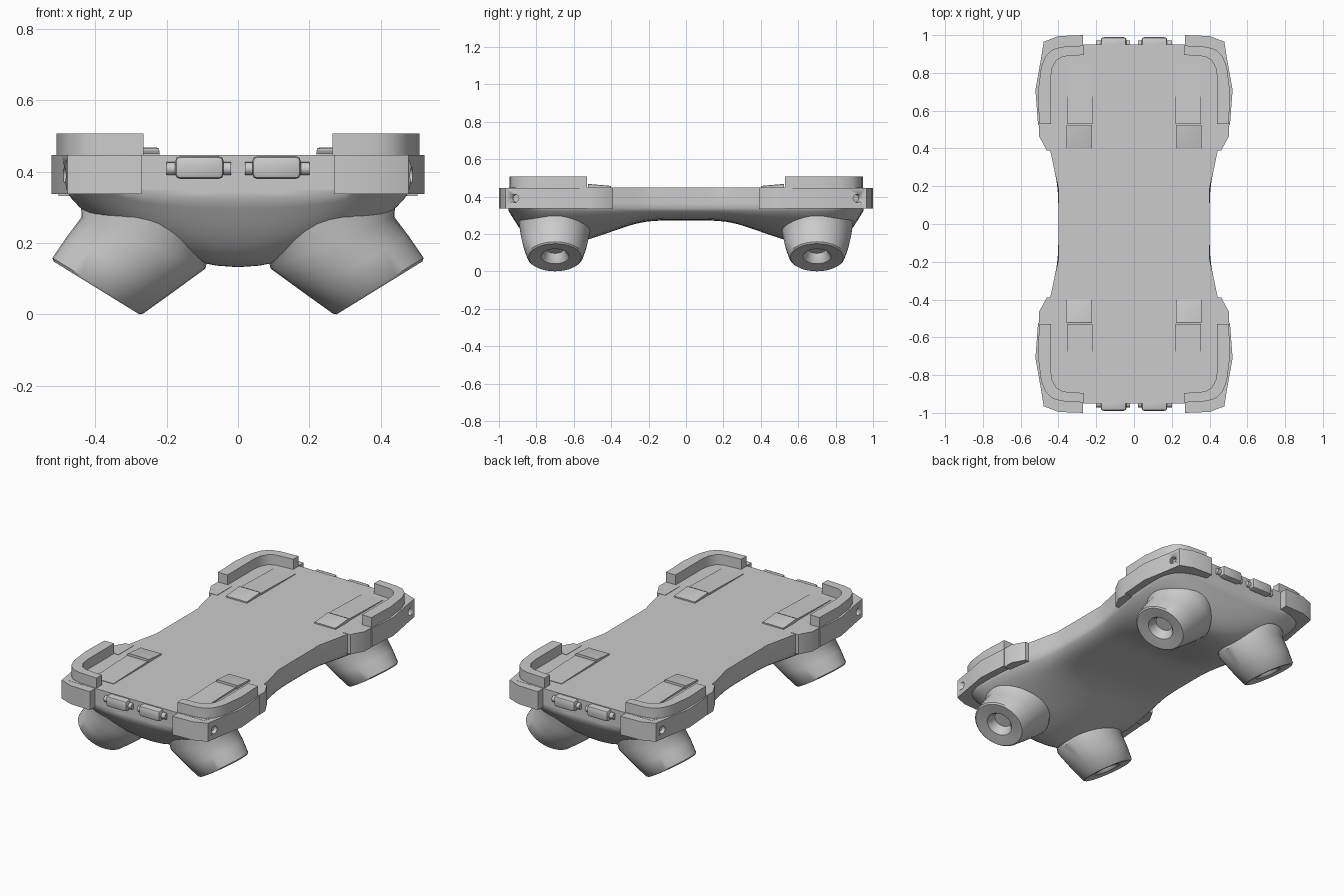
import bpy, bmesh, math
from mathutils import Vector, Matrix

if "Cube" in bpy.data.objects:
    bpy.data.objects.remove(bpy.data.objects["Cube"])


def finish(bm, name, angle=35, mirror=True, smooth=True):
    bmesh.ops.recalc_face_normals(bm, faces=bm.faces)
    me = bpy.data.meshes.new(name)
    bm.to_mesh(me)
    bm.free()
    ob = bpy.data.objects.new(name, me)
    bpy.context.collection.objects.link(ob)
    if smooth:
        bpy.ops.object.select_all(action='DESELECT')
        bpy.context.view_layer.objects.active = ob
        ob.select_set(True)
        bpy.ops.object.shade_smooth_by_angle(angle=math.radians(angle))
    if mirror:
        m = ob.modifiers.new("Mirror", 'MIRROR')
        m.use_axis = (True, True, False)
        m.use_mirror_merge = False
    return ob


def loft(bm, rings, cap_start=True, cap_end=True):
    vs = [[bm.verts.new(p) for p in r] for r in rings]
    n = len(vs[0])
    for a, b in zip(vs, vs[1:]):
        for i in range(n):
            bm.faces.new((a[i], a[(i + 1) % n], b[(i + 1) % n], b[i]))
    if cap_start:
        bm.faces.new(vs[0])
    if cap_end:
        bm.faces.new(vs[-1])
    return vs


def prism(name, pts, z0, z1, bevel=0.0, seg=2, angle=35):
    """Extrude an xy outline from z0 to z1, z1 may be a function of y."""
    top = z1 if callable(z1) else (lambda y: z1)
    bm = bmesh.new()
    loft(bm, [[(x, y, z0) for x, y in pts], [(x, y, top(y)) for x, y in pts]])
    if bevel:
        sharp = [e for e in bm.edges if e.calc_face_angle(0) > 0.6]
        bmesh.ops.bevel(bm, geom=sharp, offset=bevel, segments=seg,
                        affect='EDGES', profile=0.5)
    return finish(bm, name, angle)


def rect(x0, x1, y0, y1):
    return [(x0, y0), (x1, y0), (x1, y1), (x0, y1)]


# Deck and belly: sections along y (y, half width, edge z, shoulder x, z, keel x, z)
half = [
    (0.19, .400, .335, .36, .290, .20, .272),
    (0.30, .425, .335, .38, .280, .19, .248),
    (0.52, .470, .340, .42, .270, .15, .162),
    (0.70, .480, .340, .42, .260, .10, .120),
    (0.80, .480, .340, .42, .270, .12, .130),
    (0.88, .470, .350, .37, .280, .16, .205),
    (0.95, .440, .375, .34, .345, .20, .325),
]
secs = [(-s[0],) + s[1:] for s in reversed(half)]
secs += [(0, .400, .335, .36, .290, .20, .272)] + half
rings = []
for y, w, ze, xs, zs, xk, zk in secs:
    side = [(w, .447), (w, ze), (xs, zs), (xk, zk)]
    loop = side + [(-x, z) for x, z in reversed(side)]
    rings.append([(x, y, z) for x, z in loop])
bm = bmesh.new()
vs = loft(bm, rings)
crease = bm.edges.layers.float.new('crease_edge')
hard = {v for r in vs for i, v in enumerate(r) if i in (0, 7)}
edge = {v for r in vs for i, v in enumerate(r) if i in (1, 6)}
ends = set(vs[0]) | set(vs[-1])
for e in bm.edges:
    a, b = e.verts
    if (a in hard and b in hard) or (a in ends and b in ends):
        e[crease] = 1.0
    elif a in edge and b in edge:
        e[crease] = 0.6
body = finish(bm, "deck_body", mirror=False, smooth=False)
sub = body.modifiers.new("Subdivision", 'SUBSURF')
sub.levels = sub.render_levels = 2
bpy.context.view_layer.objects.active = body
body.select_set(True)
bpy.ops.object.modifier_apply(modifier=sub.name)
bpy.ops.object.shade_smooth_by_angle(angle=math.radians(40))

# Thrusters: tapered pods tilted outwards, with a recessed nozzle
N = 32
axis = Vector((.524, 0, -.85))


def ring(cx, cz, u, r, ry):
    u = Vector(u).normalized()
    return [Vector((cx, .70, cz)) + u * (r * math.cos(t)) + Vector((0, ry * math.sin(t), 0))
            for t in (2 * math.pi * i / N for i in range(N))]


rings = [
    ring(.25, .32, (1, 0, .3), .20, .20),
    ring(.265, .20, (.35, 0, .145), .188, .185),
    ring(.335, .137, (.85, 0, .49), .165, .170),
]
for r, depth in [(.149, 0), (.141, .007), (.125, .006), (.075, 0), (.062, -.015), (.05, -.05)]:
    c = Vector((.393, 0, .08)) + axis * depth
    rings.append(ring(c.x, c.z, (.85, 0, .524), r, r))
bm = bmesh.new()
loft(bm, rings)
finish(bm, "thruster", 40)

# Corner bumpers with a socket cut into the outer corner
bumper = prism("corner_bumper", [
    (.27, 1.0), (.40, .995), (.478, .965), (.495, .86), (.522, .71), (.508, .525),
    (.42, .525), (.42, .80), (.38, .88), (.27, .91)], .337, .446, .016, 2)
out = Vector((.93, .36, 0)).normalized()
pos = Vector((.484, .915, .39))
rot = out.to_track_quat('Z', 'Y').to_matrix().to_4x4()
bm = bmesh.new()
bmesh.ops.create_cone(bm, cap_ends=True, segments=16, radius1=.020, radius2=.024,
                      depth=.07, matrix=Matrix.Translation(pos) @ rot)
cutter = finish(bm, "socket_cutter", mirror=False)
cutter.hide_render = True
cutter.hide_set(True)
cut = bumper.modifiers.new("Socket", 'BOOLEAN')
cut.operation, cut.object = 'DIFFERENCE', cutter
bumper.modifiers.move(1, 0)

# Bumper tail, tapering back into the waist
prism("bumper_tail", [(.41, .53), (.503, .53), (.503, .465), (.462, .39), (.41, .39)],
      .332, .449, .010)

# Raised guard rail around each corner
prism("guard_rail", [
    (.265, .945), (.38, .938), (.43, .925), (.468, .89), (.492, .83), (.508, .70), (.502, .53),
    (.440, .53), (.440, .78), (.432, .83), (.41, .868), (.375, .887), (.265, .895)],
    .40, .507, .007)

# Foot pads: shallow ramp plus a heel block with a dished top
prism("foot_pad", rect(.22, .355, .53, .85), .44,
      lambda y: .459 if y < .7 else .450, .002, 1)
bm = bmesh.new()
loft(bm, [[(x, y, z) for x, y in rect(.222 + i, .358 - i, .40 + i, .525 - i)]
          for i, z in [(0, .44), (0, .455), (.006, .457)]], cap_end=True)
for v in bm.verts:
    if v.co.z > .45 and v.co.y > .5:
        v.co.z += .010
top = max((f for f in bm.faces if f.normal.length >= 0), key=lambda f: f.calc_center_median().z)
bmesh.ops.inset_individual(bm, faces=[top], thickness=.02)
for v in top.verts:
    v.co.z -= .006
finish(bm, "heel_block", 20)

# End lamps with small side knobs
bm = bmesh.new()
bmesh.ops.create_cube(bm, size=1, matrix=Matrix.Translation((.108, .95, .411))
                      @ Matrix.Diagonal((.136, .078, .064, 1)))
bmesh.ops.bevel(bm, geom=bm.edges[:], offset=.014, segments=2, affect='EDGES', profile=.5)
finish(bm, "end_lamp")
bm = bmesh.new()
bmesh.ops.create_cone(bm, cap_ends=True, segments=16, radius1=.018, radius2=.018, depth=.18,
                      matrix=Matrix.Translation((.110, .953, .408))
                      @ Matrix.Rotation(math.pi / 2, 4, 'Y'))
finish(bm, "lamp_pivot")
